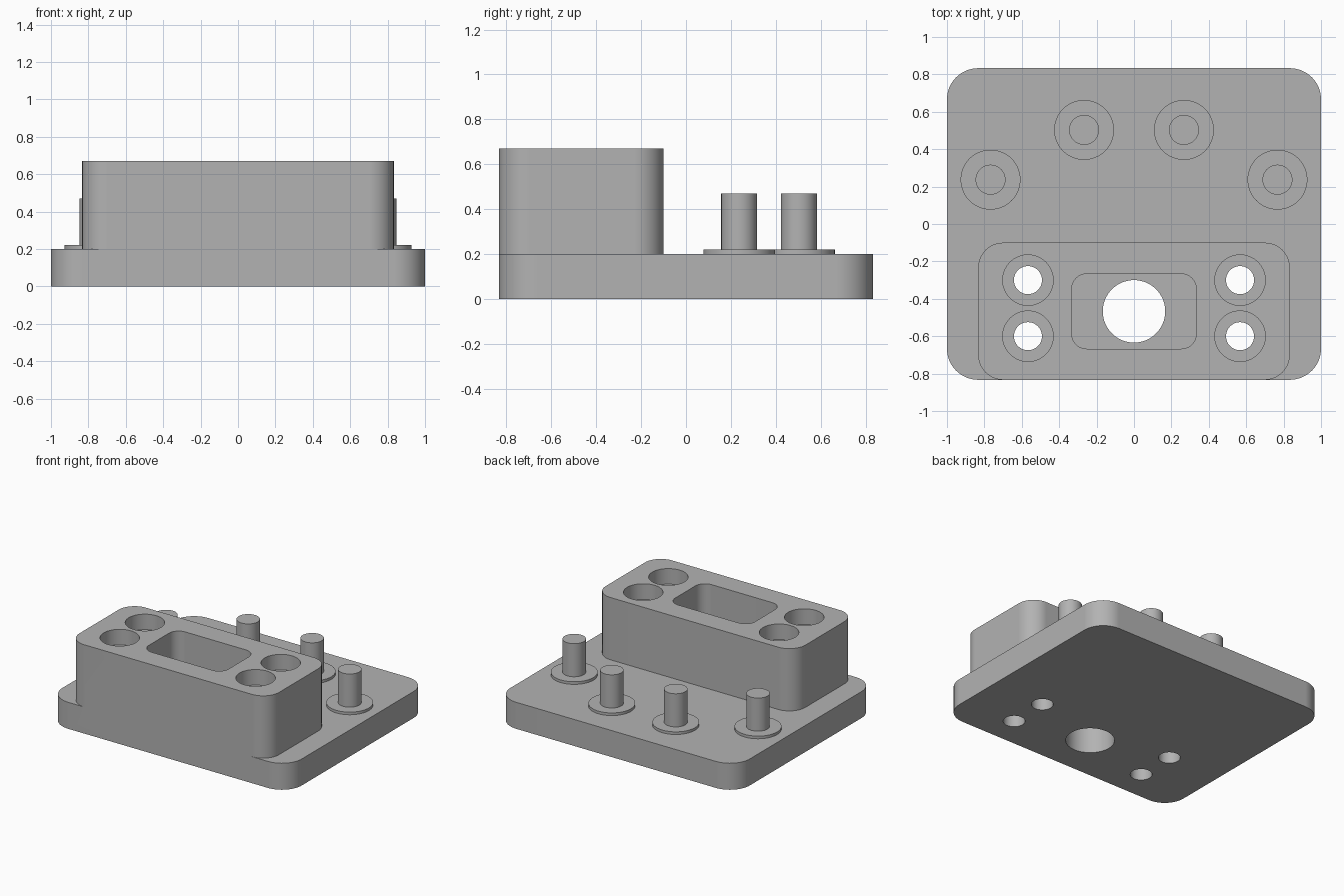
import bpy
import bmesh
import math

cube = bpy.data.objects.get("Cube")
if cube:
    bpy.data.objects.remove(cube, do_unlink=True)

grey = bpy.data.materials.new("plain grey")
grey.use_nodes = True
grey.diffuse_color = (0.45, 0.45, 0.45, 1)
grey.node_tree.nodes["Principled BSDF"].inputs["Base Color"].default_value = grey.diffuse_color


def prism(name, outline, z0, z1):
    """Extrude a closed outline from z0 up to z1."""
    bm = bmesh.new()
    face = bm.faces.new([bm.verts.new((x, y, z0)) for x, y in outline])
    top = bmesh.ops.extrude_face_region(bm, geom=[face])["geom"]
    bmesh.ops.translate(bm, vec=(0, 0, z1 - z0),
                        verts=[v for v in top if isinstance(v, bmesh.types.BMVert)])
    bmesh.ops.recalc_face_normals(bm, faces=bm.faces)
    mesh = bpy.data.meshes.new(name)
    bm.to_mesh(mesh)
    bm.free()
    mesh.materials.append(grey)
    obj = bpy.data.objects.new(name, mesh)
    bpy.context.collection.objects.link(obj)
    return obj


def arc(x, y, r, start, sweep, steps):
    angles = [start + sweep * i / steps for i in range(steps + 1)]
    return [(x + r * math.cos(a), y + r * math.sin(a)) for a in angles]


def circle(x, y, r, steps=64):
    return arc(x, y, r, 0, math.tau, steps)[:-1]


def rounded_rect(x0, x1, y0, y1, r):
    corners = [(x1 - r, y1 - r), (x0 + r, y1 - r), (x0 + r, y0 + r), (x1 - r, y0 + r)]
    points = []
    for i, (x, y) in enumerate(corners):
        points += arc(x, y, r, i * math.pi / 2, math.pi / 2, 16)
    return points


def select(obj):
    bpy.ops.object.select_all(action="DESELECT")
    obj.select_set(True)
    bpy.context.view_layer.objects.active = obj


def combine(obj, tool, operation):
    mod = obj.modifiers.new(operation.title(), "BOOLEAN")
    mod.operation, mod.solver, mod.object = operation, "EXACT", tool
    select(obj)
    bpy.ops.object.modifier_apply(modifier=mod.name)
    bpy.data.objects.remove(tool, do_unlink=True)


def finish(obj):
    select(obj)
    bpy.ops.object.shade_smooth_by_angle(angle=math.radians(30))
    mod = obj.modifiers.new("Flat faces", "WEIGHTED_NORMAL")
    mod.keep_sharp = True


# Base plate with the raised block flush to its front edge
BASE_TOP, BLOCK_TOP = 0.2, 0.67
body = prism("base_with_block", rounded_rect(-1, 1, -0.833, 0.833, 0.167), 0, BASE_TOP)
block = prism("block", rounded_rect(-0.833, 0.833, -0.833, -0.1, 0.133), 0.1, BLOCK_TOP)
combine(body, block, "UNION")

# Rectangular pocket with a large through hole
combine(body, prism("pocket_cutter", rounded_rect(-0.333, 0.333, -0.667, -0.267, 0.08),
                    BASE_TOP, 1), "DIFFERENCE")
combine(body, prism("centre_hole_cutter", circle(0, -0.467, 0.167), -0.1, 0.3), "DIFFERENCE")

# Four counterbored bolt holes
for x in (-0.567, 0.567):
    for y in (-0.6, -0.3):
        combine(body, prism("counterbore_cutter", circle(x, y, 0.135), 0.553, 1), "DIFFERENCE")
        combine(body, prism("bolt_hole_cutter", circle(x, y, 0.075), -0.1, 0.9), "DIFFERENCE")
finish(body)

# Pins standing on round collars
for side, sign in (("left", 1), ("right", -1)):
    for place, x, y in (("inner", 0.267, 0.503), ("outer", 0.767, 0.237)):
        pin = prism(f"{side}_{place}_pin", circle(sign * x, y, 0.08), 0.21, 0.47)
        collar = prism("collar", circle(sign * x, y, 0.16), 0.19, 0.22)
        combine(pin, collar, "UNION")
        finish(pin)
